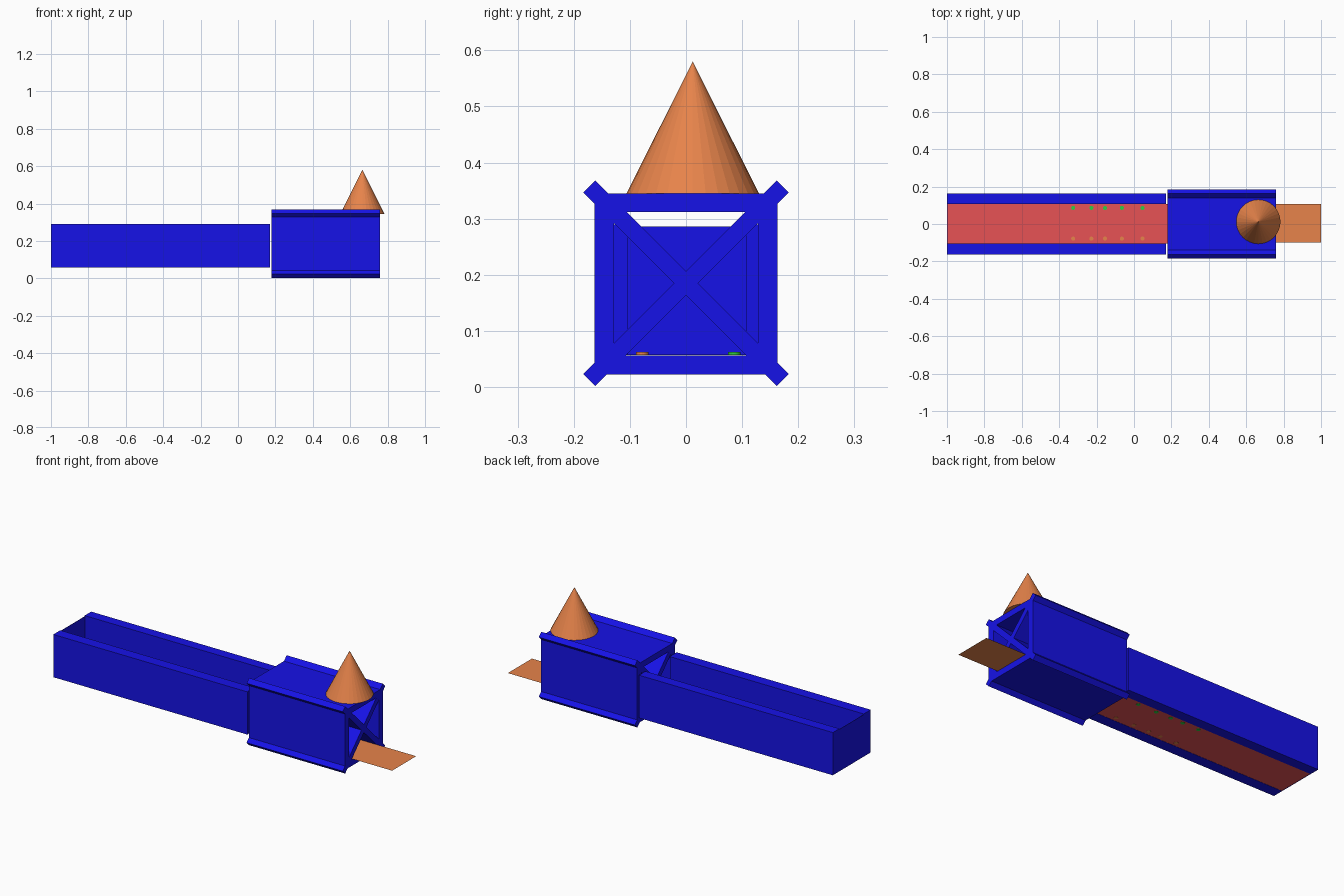
import bpy, math

if "Cube" in bpy.data.objects:
    bpy.data.objects.remove(bpy.data.objects["Cube"])


def material(name, rgb):
    m = bpy.data.materials.new(name)
    m.diffuse_color = (*rgb, 1)
    m.use_nodes = True
    m.node_tree.nodes["Principled BSDF"].inputs["Base Color"].default_value = m.diffuse_color
    return m


BLUE = material("blue", (0.008, 0.006, 0.8))
RED = material("red", (0.8, 0.085, 0.09))
ORANGE = material("orange", (0.8, 0.23, 0.07))
GREEN = material("green", (0.03, 0.6, 0.05))


def finish(name, mat):
    o = bpy.context.object
    o.name = name
    o.data.materials.append(mat)
    return o


def box(name, x, y, z, mat=BLUE):
    """Box from (min, max) ranges."""
    bpy.ops.mesh.primitive_cube_add(
        size=1, location=[sum(r) / 2 for r in (x, y, z)])
    bpy.context.object.scale = [r[1] - r[0] for r in (x, y, z)]
    return finish(name, mat)


def plane(name, x, y, z, mat):
    """Flat horizontal strip."""
    bpy.ops.mesh.primitive_plane_add(
        size=1, location=(sum(x) / 2, sum(y) / 2, z))
    bpy.context.object.scale = (x[1] - x[0], y[1] - y[0], 1)
    return finish(name, mat)


# Open channel: two thick side walls and a thin end wall
TROUGH = (-1, 0.17)
box("channel_wall_front", TROUGH, (-0.163, -0.103), (0.057, 0.29))
box("channel_wall_back", TROUGH, (0.107, 0.163), (0.057, 0.29))
box("channel_end_wall", (-1, -0.998), (-0.163, 0.163), (0.057, 0.286))

# Floor strips
plane("red_floor", (-1, 0.2), (-0.103, 0.107), 0.058, RED)
plane("orange_floor", (0.2, 1), (-0.1, 0.107), 0.058, ORANGE)

# Square tunnel made of four slabs
TUNNEL = (0.18, 0.76)
box("tunnel_top", TUNNEL, (-0.163, 0.163), (0.312, 0.345))
box("tunnel_bottom", TUNNEL, (-0.163, 0.163), (0.022, 0.056))
for side, name in ((-1, "front"), (1, "back")):
    ys = sorted((side * 0.128, side * 0.163))
    box("tunnel_side_" + name, TUNNEL, ys, (0.022, 0.345))

# Crossed diagonal slabs poking out at the corners
for i, angle in enumerate((45, -45)):
    slab = box(f"diagonal_slab_{i + 1}", TUNNEL, (-0.244, 0.244), (0.170, 0.200))
    slab.rotation_euler.x = math.radians(angle)

# Cone on the tunnel roof
bpy.ops.mesh.primitive_cone_add(vertices=32, radius1=0.118, depth=0.235,
                                location=(0.665, 0.012, 0.4625))
finish("roof_cone", ORANGE)

# Two rows of small discs on the floor
for y, mat, row in ((-0.078, ORANGE, "front"), (0.086, GREEN, "back")):
    for i, x in enumerate((-0.325, -0.228, -0.155, -0.065, 0.045)):
        bpy.ops.mesh.primitive_cylinder_add(vertices=16, radius=0.011,
                                            depth=0.005, location=(x, y, 0.0595))
        finish(f"floor_disc_{row}_{i + 1}", mat)
